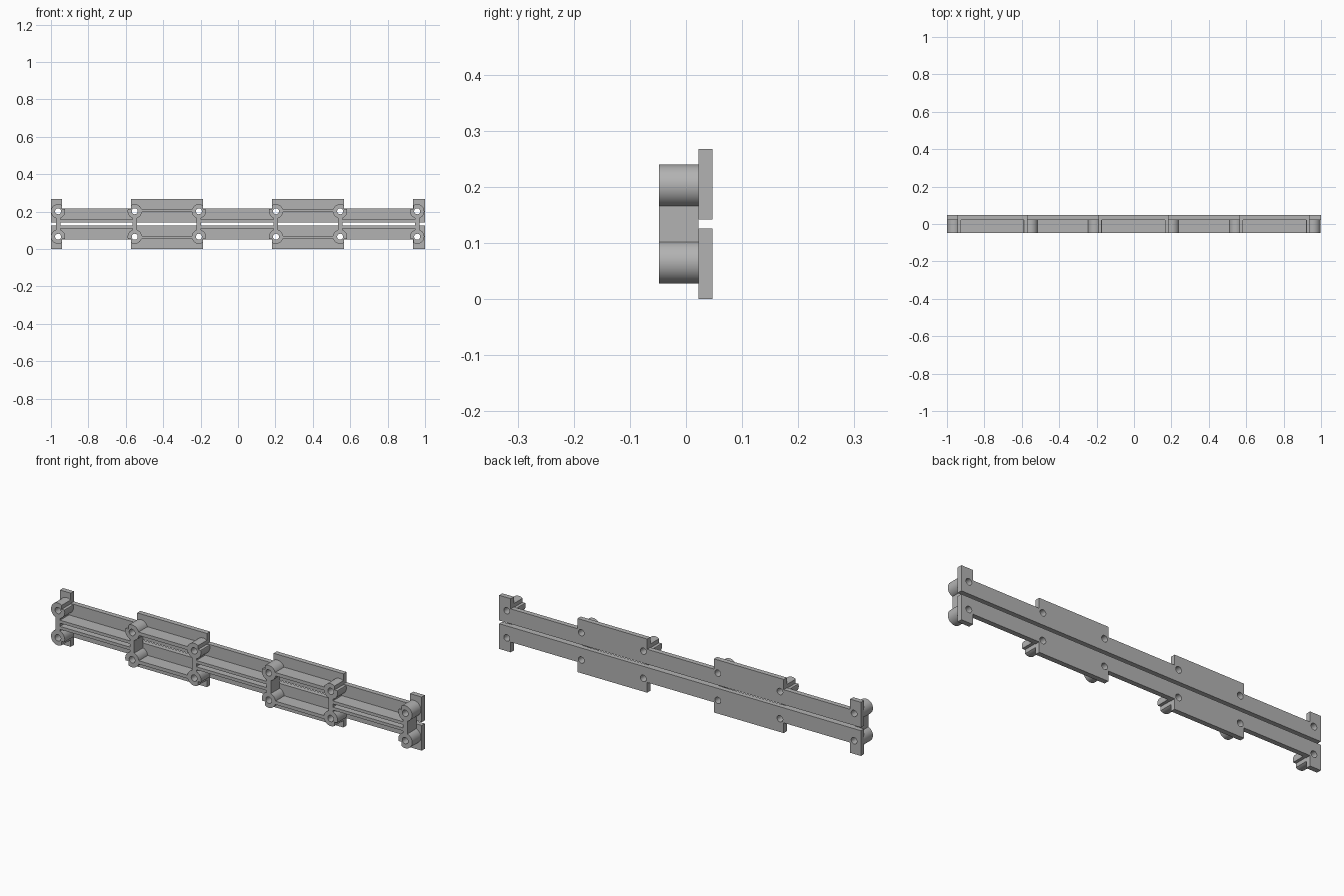
import bpy, bmesh, math
from mathutils import Matrix, Vector

if "Cube" in bpy.data.objects:
    bpy.data.objects.remove(bpy.data.objects["Cube"], do_unlink=True)

grey = bpy.data.materials.new("plain grey")
grey.use_nodes = True
colour = (0.45, 0.45, 0.45, 1)
grey.diffuse_color = colour
grey.node_tree.nodes["Principled BSDF"].inputs["Base Color"].default_value = colour

FRONT, FACE, BACK = -0.048, 0.022, 0.047       # depth levels
MID, HEIGHT = 0.134, 0.268
GAP, BAR, BOSS_UP = 0.008, 0.083, 0.068        # heights measured from the mid line
RADIUS, HOLE = 0.038, 0.016
BOSSES = [-0.962, -0.552, -0.209, 0.203, 0.546, 0.958]
TABS = [(-1, -0.94), (-0.573, -0.187), (0.182, 0.567), (0.936, 1)]


def add_object(name, bm):
    bmesh.ops.recalc_face_normals(bm, faces=bm.faces)
    mesh = bpy.data.meshes.new(name)
    bm.to_mesh(mesh)
    bm.free()
    mesh.materials.append(grey)
    obj = bpy.data.objects.new(name, mesh)
    bpy.context.collection.objects.link(obj)
    return obj


def add_box(bm, x0, x1, y0, y1, z0, z1):
    size = Vector((x1 - x0, y1 - y0, abs(z1 - z0)))
    centre = Vector((x0 + x1, y0 + y1, z0 + z1)) / 2
    bmesh.ops.create_cube(bm, size=1, matrix=Matrix.Translation(centre) @ Matrix.Diagonal(size).to_4x4())


def add_cylinder(bm, x, z, radius, y0, y1):
    turn = Matrix.Rotation(math.pi / 2, 4, 'X')
    bmesh.ops.create_cone(bm, cap_ends=True, segments=40, radius1=radius, radius2=radius,
                          depth=y1 - y0, matrix=Matrix.Translation((x, (y0 + y1) / 2, z)) @ turn)


def cut(obj, cutter):
    cutter.hide_render = True
    mod = obj.modifiers.new("cut", 'BOOLEAN')
    mod.operation, mod.solver, mod.object = 'DIFFERENCE', 'EXACT', cutter
    bpy.context.view_layer.update()
    evaluated = obj.evaluated_get(bpy.context.evaluated_depsgraph_get())
    mesh = bpy.data.meshes.new_from_object(evaluated)
    obj.modifiers.clear()
    obj.data = mesh
    bpy.data.objects.remove(cutter, do_unlink=True)


def smooth(obj):
    bpy.ops.object.select_all(action='DESELECT')
    obj.select_set(True)
    bpy.context.view_layer.objects.active = obj
    bpy.ops.object.shade_smooth_by_angle(angle=math.radians(30))


def hole_cutter():
    bm = bmesh.new()
    for x in BOSSES:
        add_cylinder(bm, x, boss_z, HOLE, FRONT - 0.02, BACK + 0.02)
    return add_object("hole_cutter", bm)


for label, s in (("upper", 1), ("lower", -1)):
    boss_z = MID + s * BOSS_UP

    # Back plate: one stepped outline, wide at the tabs
    outline = []
    for x0, x1 in TABS:
        outline += [(x0, BAR), (x0, MID), (x1, MID), (x1, BAR)]
    outline = outline[1:-1] + [(1, GAP), (-1, GAP)]
    bm = bmesh.new()
    face = bm.faces.new([bm.verts.new((x, FACE, MID + s * h)) for x, h in outline])
    solid = bmesh.ops.extrude_face_region(bm, geom=[face])
    moved = [v for v in solid["geom"] if isinstance(v, bmesh.types.BMVert)]
    bmesh.ops.translate(bm, verts=moved, vec=(0, BACK - FACE, 0))
    plate = add_object(label + "_plate", bm)
    cut(plate, hole_cutter())
    smooth(plate)

    # Round bosses, notched on the side away from their tab
    bm = bmesh.new()
    notch = bmesh.new()
    for i, x in enumerate(BOSSES):
        add_cylinder(bm, x, boss_z, RADIUS, FRONT, FACE)
        side = 1 if i % 2 == 0 else -1
        a, b = sorted((x + side * 0.021, x + side * 0.06))
        add_box(notch, a, b, FRONT - 0.02, FACE + 0.001, MID + s * (BAR - 0.003), MID + s * MID)
    bosses = add_object(label + "_bosses", bm)
    cut(bosses, add_object("notch_cutter", notch))
    cut(bosses, hole_cutter())
    smooth(bosses)

    # Ribs: along the gap on narrow stretches, between bosses on wide ones
    bm = bmesh.new()
    for i, (a, b) in enumerate(zip(BOSSES, BOSSES[1:])):
        if i % 2 == 0:
            add_box(bm, a, b, FRONT, FACE, MID + s * GAP, MID + s * 0.023)
        else:
            add_box(bm, a + 0.03, b - 0.03, FRONT, FACE, MID + s * 0.063, MID + s * 0.08)
    add_object(label + "_ribs", bm)

# Upright webs joining the upper and lower bosses
bm = bmesh.new()
for x in BOSSES:
    reach = BOSS_UP - 0.033
    add_box(bm, x - 0.012, x + 0.012, FRONT, FACE, MID - reach, MID + reach)
add_object("webs", bm)
